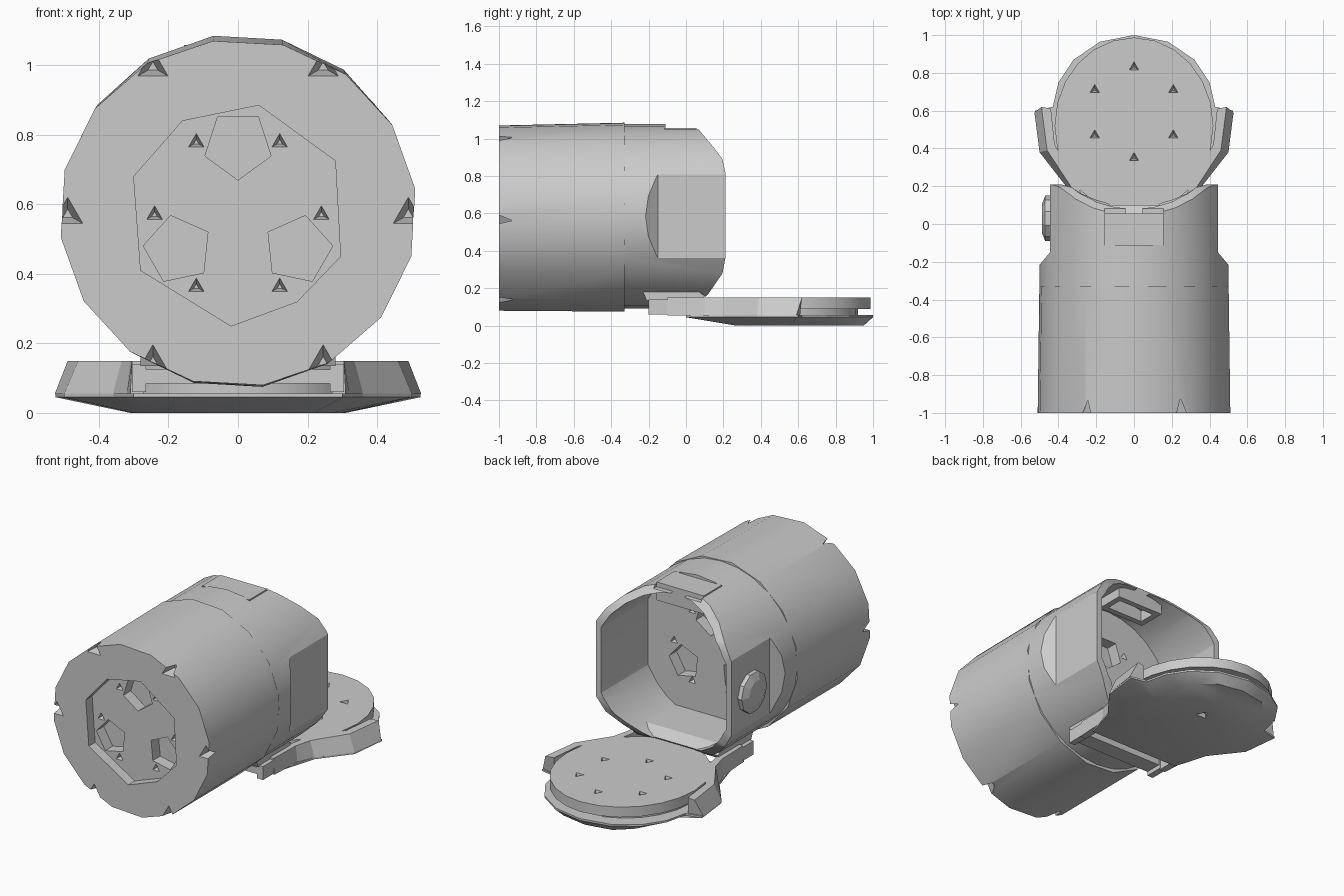
import bpy, bmesh
from math import sin, cos, radians

cube = bpy.data.objects.get("Cube")
if cube:
    bpy.data.objects.remove(cube, do_unlink=True)

grey = bpy.data.materials.new("plain grey")
grey.use_nodes = True
GREY = (0.6, 0.6, 0.6, 1)
grey.diffuse_color = GREY
grey.node_tree.nodes["Principled BSDF"].inputs["Base Color"].default_value = GREY

CZ = 0.58  # height of the barrel axis
AXES = {"x": lambda u, v, w: (w, u, v),
        "y": lambda u, v, w: (u, w, v),
        "z": lambda u, v, w: (u, v, w)}


def ring(n, r, cx=0.0, cy=0.0, turn=0.0, ry=None):
    """Regular polygon or ellipse outline."""
    angles = [radians(turn + 360 * i / n) for i in range(n)]
    return [(cx + r * cos(a), cy + (ry or r) * sin(a)) for a in angles]


def mirrored(half):
    """Complete an outline whose first point lies on the middle line."""
    return half + [(-x, y) for x, y in reversed(half) if x > 0]


def prism(name, outline, start, end, axis="z", end_outline=None):
    """Closed solid between two matching outlines along an axis."""
    bm = bmesh.new()
    place = AXES[axis]
    a = [bm.verts.new(place(u, v, start)) for u, v in outline]
    b = [bm.verts.new(place(u, v, end)) for u, v in (end_outline or outline)]
    bm.faces.new(a)
    bm.faces.new(b)
    for i in range(len(a)):
        j = (i + 1) % len(a)
        bm.faces.new((a[i], a[j], b[j], b[i]))
    bmesh.ops.recalc_face_normals(bm, faces=bm.faces)
    mesh = bpy.data.meshes.new(name)
    bm.to_mesh(mesh)
    bm.free()
    mesh.materials.append(grey)
    obj = bpy.data.objects.new(name, mesh)
    bpy.context.collection.objects.link(obj)
    return obj


def box(name, x0, x1, y0, y1, z0, z1):
    return prism(name, [(x0, y0), (x1, y0), (x1, y1), (x0, y1)], z0, z1)


def boolean(obj, cutters, operation="DIFFERENCE"):
    """Apply each cutter to the object, then remove the cutter."""
    bpy.context.view_layer.objects.active = obj
    for cutter in cutters:
        cutter.hide_render = True
        mod = obj.modifiers.new("cut", "BOOLEAN")
        mod.operation, mod.solver, mod.object = operation, "EXACT", cutter
        bpy.ops.object.modifier_apply(modifier=mod.name)
        bpy.data.objects.remove(cutter, do_unlink=True)


def pits(cy, r, start, end, axis, turn, size=0.03):
    """Six small tapering three-sided pits on a circle."""
    result = []
    for i in range(6):
        a = radians(60 * i + turn)
        x, y = r * cos(a), cy + r * sin(a)
        result.append(prism("pit_cutter", ring(3, size, x, y, 90), start, end, axis,
                            ring(3, size * 0.3, x, y, 90)))
    return result


def sockets(start, end):
    """Three five-sided sockets around the barrel axis."""
    return [prism("socket_cutter", ring(5, 0.1, 0.2 * cos(radians(t)),
                                        CZ - 0.01 + 0.2 * sin(radians(t)), t + 180),
                  start, end, "y") for t in (90, 210, 330)]


# Front barrel with recessed face, sockets and rim notches
front_barrel = prism("front_barrel", ring(16, 0.515, 0, CZ - 0.005, 8, 0.5), -1, -0.33, "y",
                     ring(16, 0.506, 0, CZ, 8, 0.51))
recess = [(0.06, 0.885), (0.28, 0.725), (0.295, 0.45), (0.17, 0.32),
          (-0.02, 0.25), (-0.28, 0.41), (-0.3, 0.68), (-0.16, 0.84)]
boolean(front_barrel, [prism("recess_cutter", recess, -1.05, -0.94, "y")])
boolean(front_barrel, sockets(-0.96, -0.87) + pits(CZ - 0.01, 0.24, -0.95, -0.9, "y", 0))
boolean(front_barrel, pits(CZ - 0.01, 0.49, -1.01, -0.93, "y", 0, 0.055))

# Rear housing: round section with flat cheeks and a rounded open end
rear_housing = prism("rear_housing", ring(28, 0.5, 0, CZ + 0.005, 90, 0.492), -0.33, 0.3, "y")
side_profile = [(-0.4, 1.2), (-0.02, 1.2), (0.05, 1.07), (0.15, 0.95), (0.195, 0.89),
                (0.21, 0.82), (0.21, 0.36), (0.195, 0.28), (0.12, 0.17),
                (0.05, 0.1), (-0.02, 0), (-0.4, 0)]
plan = [(0.52, -0.4), (0.52, -0.24), (0.445, -0.15), (0.445, 0.4)]
plan += [(-x, y) for x, y in reversed(plan)]
boolean(rear_housing, [prism("side_cutter", side_profile, -0.7, 0.7, "x"),
                       prism("plan_cutter", plan, -0.1, 1.3)], "INTERSECT")
cavity = prism("cavity_cutter", ring(28, 0.455, 0, CZ + 0.005, 90, 0.45), -0.23, 0.4, "y")
boolean(cavity, [box("cavity_slab", -0.41, 0.41, -0.5, 0.5, 0, 1.2)], "INTERSECT")
boolean(rear_housing, [cavity])
boolean(rear_housing, sockets(-0.2, -0.3) + pits(CZ, 0.24, -0.22, -0.27, "y", 0))
boolean(rear_housing, [box("latch_slot_cutter", -0.155, 0.155, -0.11, 0.3, 1.03, 1.2),
                       box("hinge_slot_cutter", -0.28, 0.28, -0.2, 0.3, 0, 0.155)])

# Latch pocket filling the roof slot, open below and behind
latch_pocket = box("latch_pocket", -0.155, 0.155, -0.115, 0.055, 0.95, 1.058)
boolean(latch_pocket, [box("pocket_cutter", -0.12, 0.12, -0.08, 0.02, 0.9, 1.035)])

# Hinge cover inside the housing, with the bar and knuckles below it
hinge_cover = prism("hinge_cover", [(-0.21, 0.135), (0.08, 0.135), (0.1, 0.16),
                                    (0.04, 0.2), (-0.24, 0.2)], -0.28, 0.28, "x")
hinge_bar = box("hinge_bar", -0.27, 0.27, -0.2, -0.1, 0.085, 0.125)
for side, s in (("left", 1), ("right", -1)):
    box(side + "_hinge_knuckle", s * 0.265, s * 0.305, -0.2, -0.09, 0.06, 0.14)

# Side button
side_button = prism("side_button", ring(10, 0.12, 0.03, 0.56), -0.44, -0.47, "x")
button_cap = prism("button_cap", ring(10, 0.12, 0.03, 0.56), -0.47, -0.488, "x",
                   ring(10, 0.075, 0.03, 0.56))

# Lid: chamfered outer shell, neck and raised inner disc
shell = mirrored([(0, 1.0), (0.18, 0.965), (0.32, 0.87), (0.40, 0.75), (0.43, 0.62),
                  (0.525, 0.6), (0.5, 0.38), (0.36, 0.2), (0.3, 0.0)])
base = mirrored([(0, 0.95), (0.16, 0.92), (0.25, 0.84), (0.29, 0.74), (0.3, 0.62),
                 (0.31, 0.55), (0.3, 0.42), (0.27, 0.32), (0.22, 0.27)])
lid_shell = prism("lid_shell", shell, 0.045, 0, "z", base)
lid_rim = prism("lid_rim", shell, 0.045, 0.056)
lid_neck = prism("lid_neck", ring(24, 0.38, 0, 0.5, 0, 0.42), 0.05, 0.1)
lid_disc = prism("lid_disc", ring(24, 0.42, 0, 0.52, 0, 0.467), 0.09, 0.15)
boolean(lid_disc, pits(0.59, 0.24, 0.152, 0.11, "z", 90))
boolean(lid_shell, [prism("base_pit_cutter", ring(3, 0.04, 0, 0.6, 90), -0.01, 0.03)])

# Lid wings that run forward into the hinge arms
inner = [(0.27, -0.1), (0.27, 0.1), (0.29, 0.2), (0.42, 0.42), (0.44, 0.61)]
wing_low = [(0.527, 0.59), (0.5, 0.38), (0.36, 0.2), (0.32, 0.1), (0.31, -0.1)] + inner
wing_top = [(0.49, 0.62), (0.46, 0.39), (0.335, 0.2), (0.31, 0.1), (0.305, -0.1)] + inner
for side, s in (("left", 1), ("right", -1)):
    prism(side + "_lid_wing", [(s * x, y) for x, y in wing_low], 0.055, 0.15, "z",
          [(s * x, y) for x, y in wing_top])

# Smooth shading on the round parts, sharp elsewhere
bpy.ops.object.select_all(action="DESELECT")
for obj in (front_barrel, rear_housing, lid_disc, lid_neck, lid_shell, side_button):
    obj.select_set(True)
bpy.context.view_layer.objects.active = front_barrel
bpy.ops.object.shade_smooth_by_angle(angle=radians(30))
